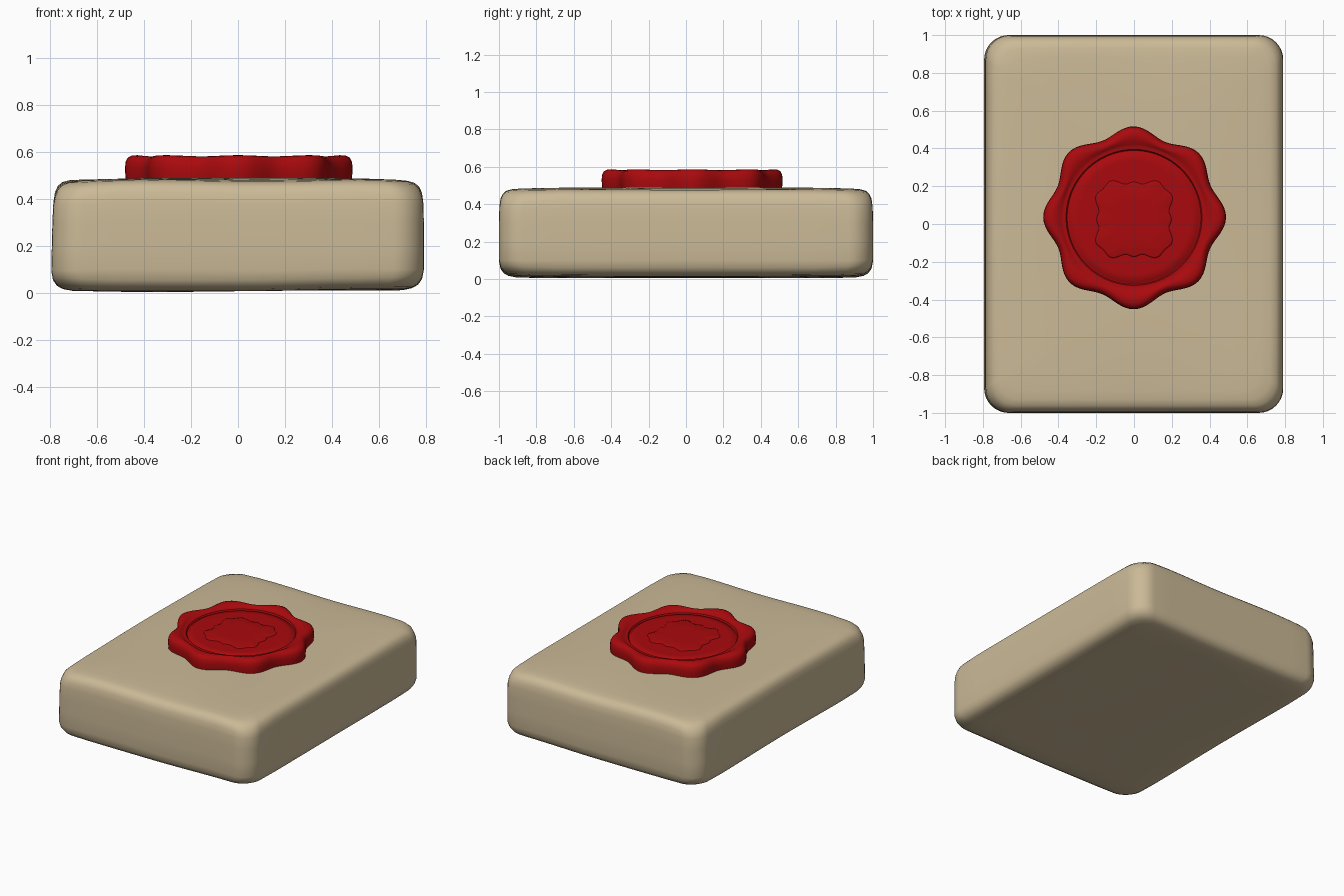
import bpy, bmesh, math
from mathutils import Vector

if "Cube" in bpy.data.objects:
    bpy.data.objects.remove(bpy.data.objects["Cube"])


def material(name, rgb):
    m = bpy.data.materials.new(name)
    m.diffuse_color = (*rgb, 1)
    m.use_nodes = True
    m.node_tree.nodes["Principled BSDF"].inputs["Base Color"].default_value = m.diffuse_color
    return m


def loft(name, rings, mat, angle=50):
    """Skin a stack of equal-length rings and close both ends to a centre point."""
    bm = bmesh.new()
    loops = [[bm.verts.new(p) for p in ring] for ring in rings]
    n = len(loops[0])
    for a, b in zip(loops, loops[1:]):
        for i in range(n):
            j = (i + 1) % n
            bm.faces.new((a[i], a[j], b[j], b[i]))
    for loop in (loops[0], loops[-1]):
        c = bm.verts.new(sum((v.co for v in loop), Vector()) / n)
        for i in range(n):
            bm.faces.new((loop[i], loop[(i + 1) % n], c))
    bmesh.ops.recalc_face_normals(bm, faces=bm.faces)
    mesh = bpy.data.meshes.new(name)
    bm.to_mesh(mesh)
    bm.free()
    ob = bpy.data.objects.new(name, mesh)
    bpy.context.collection.objects.link(ob)
    mesh.materials.append(mat)
    bpy.ops.object.select_all(action='DESELECT')
    ob.select_set(True)
    bpy.context.view_layer.objects.active = ob
    bpy.ops.object.shade_smooth_by_angle(angle=math.radians(angle))
    return ob


def rounded_rect(hx, hy, r, corner=8, side=10):
    """Outline points, counter-clockwise, with evenly split straight sides."""
    arcs = []
    for k, (sx, sy) in enumerate([(1, 1), (-1, 1), (-1, -1), (1, -1)]):
        arcs.append([Vector((sx * (hx - r) + r * math.cos(t), sy * (hy - r) + r * math.sin(t)))
                     for t in (math.pi / 2 * (k + i / corner) for i in range(corner + 1))])
    pts = []
    for k in range(4):
        pts += arcs[k]
        a, b = arcs[k][-1], arcs[(k + 1) % 4][0]
        pts += [a.lerp(b, i / side) for i in range(1, side)]
    return pts


parchment = material("parchment tan", (0.60, 0.49, 0.31))
wax = material("wax red", (0.40, 0.003, 0.004))

# Parcel: soft, slightly uneven rounded block (inset, height)
profile = [(0.70, 0.012), (0.40, 0.012), (0.18, 0.012), (0.09, 0.014), (0.05, 0.022),
           (0.025, 0.036), (0.008, 0.06), (0.0, 0.10), (0.0, 0.20), (0.0, 0.30), (0.002, 0.38),
           (0.008, 0.425), (0.02, 0.452), (0.04, 0.469), (0.07, 0.477), (0.12, 0.481),
           (0.22, 0.485), (0.40, 0.489), (0.70, 0.490)]
rings = []
for inset, z in profile:
    ring = []
    for p in rounded_rect(0.79 - inset, 1.0 - inset, max(0.13 - inset * 0.3, 0.02)):
        x, y = p
        edge = max(0, 1 - inset / 0.3)
        # softened corners, sagging top edges and a gentle dent in the sides
        c = (abs(x) / 0.79) ** 10 * (abs(y) / 1.0) ** 10
        dz = 0.005 * edge * math.sin(7 * x + 1) * math.cos(4 * y)
        if z > 0.4:
            dz -= 0.05 * c
        elif z < 0.08:
            dz += 0.03 * c - 0.008 * math.exp(-((x + 0.35) / 0.3) ** 2)
        dx = -0.006 * (z - 0.25) / 0.25 if x < 0 else 0
        ring.append(Vector((x - dx * edge, y, max(0, z + dz))))
    rings.append(ring)
loft("parcel", rings, parchment)

# Wax seal: eight-lobed rim around a pressed disc (radius, height, lobe strength)
CY = 0.035
seal_profile = [(0.30, 0.47, 0), (0.455, 0.47, 1), (0.458, 0.50, 1), (0.460, 0.53, 1),
                (0.457, 0.555, 1), (0.447, 0.573, 1), (0.432, 0.582, 0.85), (0.415, 0.584, 0.6),
                (0.398, 0.580, 0.3), (0.385, 0.571, 0.1), (0.375, 0.567, 0), (0.360, 0.567, 0),
                (0.354, 0.558, 0), (0.347, 0.558, 0), (0.341, 0.565, 0), (0.30, 0.565, 0),
                (0.15, 0.565, 0)]
N = 128
rings = []
for r, z, lobe in seal_profile:
    ring = []
    for i in range(N):
        t = math.tau * i / N
        w = lobe * (0.024 * math.cos(8 * t) + 0.004 * math.sin(3 * t + 1))
        dz = 0.004 * math.cos(8 * t) * lobe if z > 0.54 else 0
        ring.append(Vector(((r + w) * math.cos(t), CY + (r + w) * math.sin(t), z + dz)))
    rings.append(ring)
loft("wax_seal", rings, wax)

# Faint plain relief pressed in the middle of the seal
rings = []
for s, z in [(1.0, 0.563), (0.99, 0.568), (0.96, 0.570), (0.5, 0.570)]:
    ring = []
    for i in range(64):
        t = math.tau * i / 64
        r = s * (0.215 - 0.025 * math.cos(4 * t) + 0.010 * math.cos(12 * t))
        ring.append(Vector((r * math.cos(t), CY - 0.01 + r * math.sin(t), z)))
    rings.append(ring)
loft("seal_relief", rings, wax)
